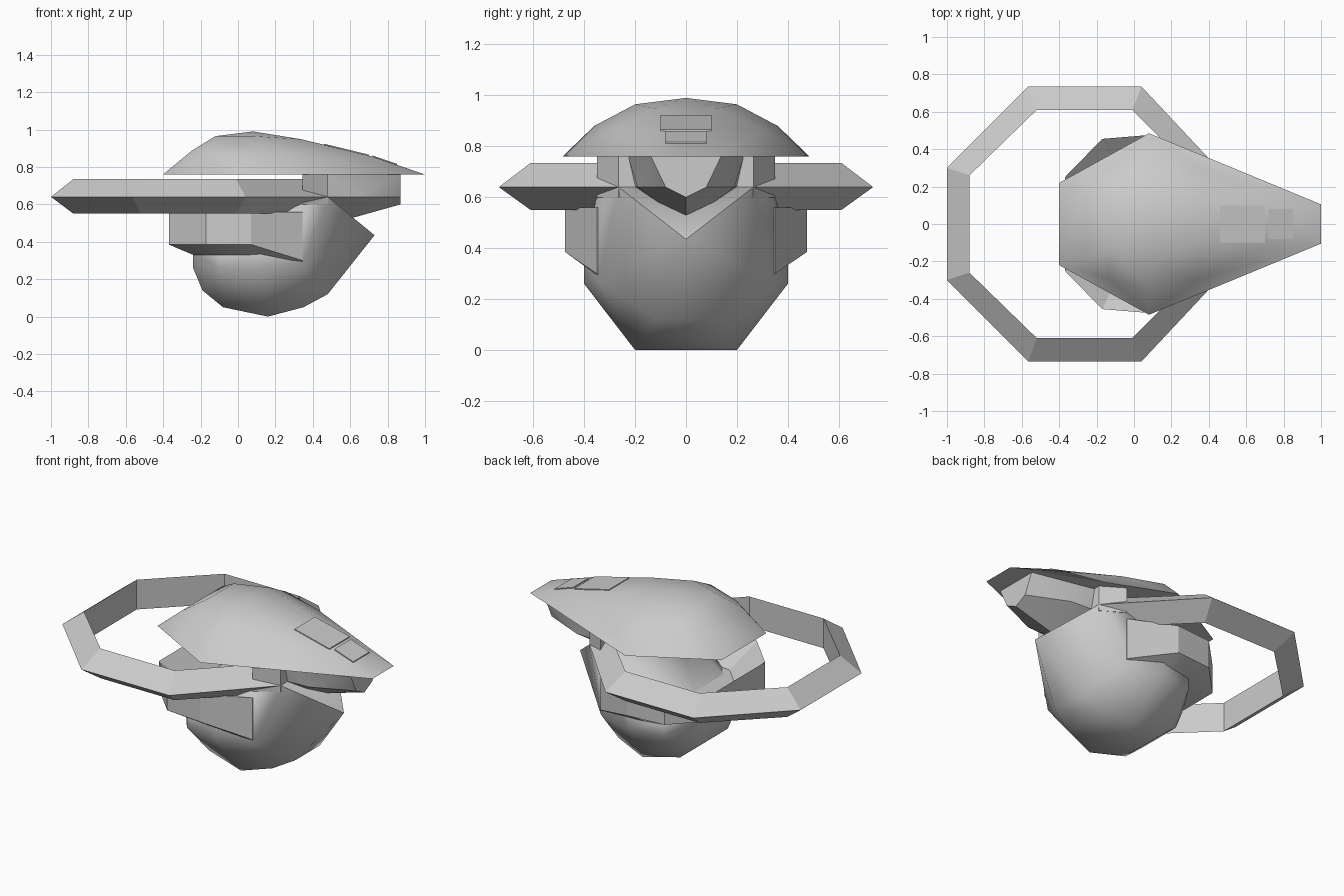
import bpy
import bmesh
import math

cube = bpy.data.objects.get("Cube")
if cube:
    bpy.data.objects.remove(cube, do_unlink=True)

# One grey for the whole model
grey = bpy.data.materials.new("plain_grey")
grey.use_nodes = True
colour = (0.6, 0.6, 0.6, 1)
grey.diffuse_color = colour
grey.node_tree.nodes["Principled BSDF"].inputs["Base Color"].default_value = colour


def finish(name, bm, angle):
    bmesh.ops.recalc_face_normals(bm, faces=bm.faces)
    mesh = bpy.data.meshes.new(name)
    bm.to_mesh(mesh)
    bm.free()
    mesh.materials.append(grey)
    obj = bpy.data.objects.new(name, mesh)
    bpy.context.collection.objects.link(obj)
    bpy.ops.object.select_all(action='DESELECT')
    obj.select_set(True)
    bpy.context.view_layer.objects.active = obj
    bpy.ops.object.shade_smooth_by_angle(angle=math.radians(angle))
    return obj


def hull(name, half, angle=30):
    """Convex faceted solid from points mirrored across y."""
    bm = bmesh.new()
    for x, y, z in half:
        bm.verts.new((x, y, z))
        if y:
            bm.verts.new((x, -y, z))
    res = bmesh.ops.convex_hull(bm, input=bm.verts[:])
    loose = {v for v in res["geom_interior"] + res["geom_unused"]
             if isinstance(v, bmesh.types.BMVert)}
    bmesh.ops.delete(bm, geom=list(loose), context='VERTS')
    bmesh.ops.dissolve_limit(bm, angle_limit=0.01, verts=bm.verts[:], edges=bm.edges[:])
    return finish(name, bm, angle)


def mirrored(half):
    return half + [(x, -y, z) for x, y, z in reversed(half)]


def loft(name, loops, wrap_loops, angle=25):
    """Skin matching loops; wrap_loops joins last loop to first, else caps them."""
    bm = bmesh.new()
    rows = [[bm.verts.new(p) for p in loop] for loop in loops]
    n = len(rows[0])
    pairs = list(zip(rows, rows[1:]))
    if wrap_loops:
        pairs.append((rows[-1], rows[0]))
    for a, b in pairs:
        for i in range(n - 1 if wrap_loops else n):
            j = (i + 1) % n
            bm.faces.new((a[i], a[j], b[j], b[i]))
    if wrap_loops:
        bm.faces.new([r[0] for r in rows])
        bm.faces.new([r[-1] for r in rows])
    else:
        bm.faces.new(rows[0])
        bm.faces.new(rows[-1])
    return finish(name, bm, angle)


# Rounded lower bowl with a sloping pointed lip at the front
hull("lower_bowl", [
    (-0.24, 0.14, 0.26), (-0.24, 0.18, 0.35), (-0.19, 0.14, 0.14),
    (-0.08, 0.17, 0.05), (0.16, 0.2, 0), (0.35, 0.16, 0.05),
    (0.48, 0.12, 0.12), (-0.1, 0.36, 0.26), (-0.1, 0.36, 0.35),
    (0.12, 0.4, 0.26), (0.12, 0.4, 0.35), (0.345, 0.345, 0.27),
    (0.345, 0.345, 0.64), (0.48, 0.265, 0.64), (0.73, 0, 0.435),
], 50)

# Open collar with a hollow top
plan = [(0.345, 0.35), (0.07, 0.475), (-0.17, 0.455), (-0.37, 0.25)]
rim = [(x, y, 0.56) for x, y in plan]
floor = [(0.05 + (x - 0.05) * 0.65, y * 0.65, 0.42) for x, y in plan]
lower = [(x, y, 0.3 if x > 0.3 else 0.385) for x, y in plan]
under = [(0.345, 0.33, 0.28), (0.07, 0.39, 0.33), (-0.1, 0.36, 0.33), (-0.24, 0.2, 0.33)]
loft("collar", [mirrored(l) for l in (floor, rim, lower, under)], False)

# Angular open ring with a triangular section
outer = [(0.48, 0.265), (0.04, 0.735), (-0.565, 0.735), (-1, 0.3)]
inner = [(0.345, 0.255), (-0.01, 0.61), (-0.52, 0.61), (-0.88, 0.26)]
loft("wide_ring", [
    mirrored([(x, y, z) for x, y in path])
    for path, z in ((outer, 0.64), (inner, 0.735), (inner, 0.55))
], True)

# Neck block carrying the canopy
hull("neck", [(x, y, z) for x, y in ((0.345, 0.35), (0.48, 0.265)) for z in (0.6, 0.77)])

# Tapering keel below the visor
hull("visor_keel", [
    (0.45, 0.23, 0.77), (0.45, 0.2, 0.64), (0.62, 0.19, 0.64), (0.45, 0, 0.5),
    (0.62, 0, 0.53), (0.8, 0, 0.605), (0.87, 0, 0.6),
    (0.87, 0.08, 0.64), (0.87, 0.14, 0.765),
])

# Domed canopy drawn out to a flat visor tip
hull("canopy", [
    (-0.4, 0.22, 0.76), (0.08, 0.485, 0.76), (1, 0.105, 0.76),
    (-0.25, 0.2, 0.885), (-0.12, 0.13, 0.965), (0.08, 0, 0.99),
    (0.08, 0.2, 0.965), (0.08, 0.36, 0.88), (-0.14, 0.29, 0.87),
    (0.34, 0.12, 0.948), (0.34, 0.3, 0.86), (0.72, 0.1, 0.855),
], 45)

# Two thin plates on the visor
for label, x0, z0, x1, z1, w in (("rear", 0.46, 0.92, 0.7, 0.862, 0.1),
                                 ("front", 0.72, 0.857, 0.85, 0.813, 0.08)):
    hull(label + "_visor_plate", [
        (x, w, z + d) for x, z in ((x0, z0), (x1, z1)) for d in (-0.003, 0.004)
    ])
